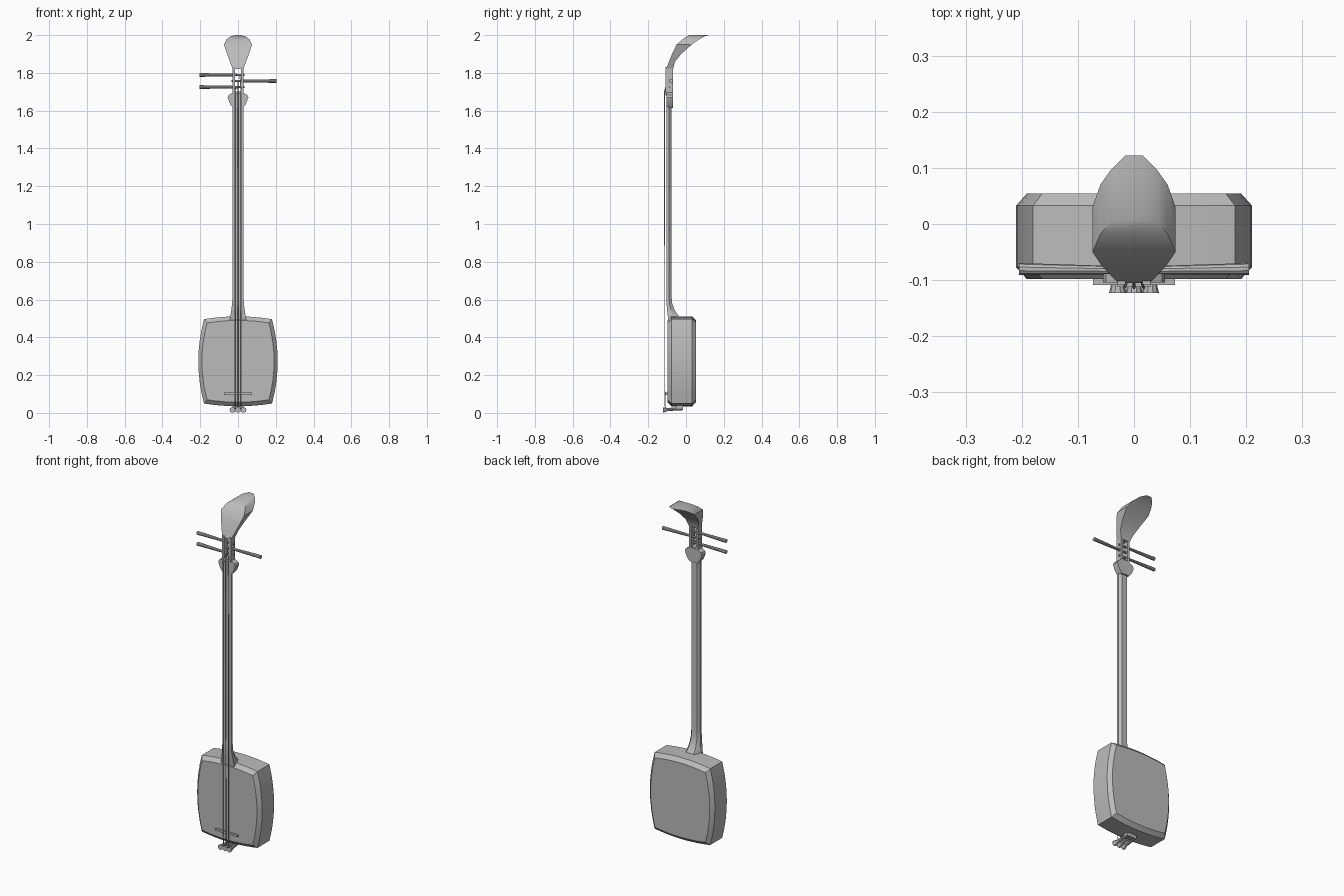
import bpy
import bmesh
import math
from mathutils import Vector

if "Cube" in bpy.data.objects:
    bpy.data.objects.remove(bpy.data.objects["Cube"])

GREY = (0.5, 0.5, 0.5, 1)
grey = bpy.data.materials.new("plain grey")
grey.use_nodes = True
grey.diffuse_color = GREY
grey.node_tree.nodes["Principled BSDF"].inputs["Base Color"].default_value = GREY


def loft(name, rings, angle=30):
    """Skin a list of equal-length point rings and cap both ends."""
    bm = bmesh.new()
    loops = [[bm.verts.new(p) for p in ring] for ring in rings]
    n = len(loops[0])
    for a, b in zip(loops, loops[1:]):
        for i in range(n):
            j = (i + 1) % n
            bm.faces.new((a[i], a[j], b[j], b[i]))
    bm.faces.new(loops[0][::-1])
    bm.faces.new(loops[-1])
    bmesh.ops.recalc_face_normals(bm, faces=bm.faces)
    mesh = bpy.data.meshes.new(name)
    bm.to_mesh(mesh)
    bm.free()
    mesh.materials.append(grey)
    ob = bpy.data.objects.new(name, mesh)
    bpy.context.scene.collection.objects.link(ob)
    bpy.ops.object.select_all(action="DESELECT")
    ob.select_set(True)
    bpy.context.view_layer.objects.active = ob
    bpy.ops.object.shade_smooth_by_angle(angle=math.radians(angle))
    return ob


def rod(name, stations, axis, sides=10):
    """Round bar through (point, radius) stations, with rings square to the axis."""
    q = Vector(axis).to_track_quat("Z", "Y")
    turns = [2 * math.pi * i / sides for i in range(sides)]
    loft(name, [[Vector(p) + q @ Vector((r * math.cos(t), r * math.sin(t), 0))
                 for t in turns] for p, r in stations])


def box(name, x, y, z):
    loft(name, [[(x[0], y[0], h), (x[1], y[0], h), (x[1], y[1], h), (x[0], y[1], h)]
                for h in z])


# Sound body: bowed square outline with chamfered front and back
steps = [i / 4 - 1 for i in range(8)]
MID = 0.273
outline = [(0.21 - 0.03 * t * t, 0.223 * t) for t in steps]
outline += [(-0.18 * t, 0.238 - 0.015 * t * t) for t in steps]
outline += [(-x, -z) for x, z in outline]
# reorder the four sides so they run round the body
right, top, left, bottom = (outline[i * 8:i * 8 + 8] for i in range(4))
top = [(0.18 * -t, 0.238 - 0.015 * t * t) for t in steps]
bottom = [(-x, -z) for x, z in top]
outline = right + top + left + bottom
loft("sound_body", [[(x * s, y, MID + z * s) for x, z in outline]
                    for y, s in ((-0.098, 0.91), (-0.077, 1), (0.033, 1), (0.054, 0.91))], 25)

# Neck, flaring back where it meets the body
neck = [(0.49, 0.043, -0.094, -0.02), (0.51, 0.041, -0.096, -0.035),
        (0.54, 0.036, -0.1, -0.058), (0.58, 0.031, -0.103, -0.073),
        (0.62, 0.029, -0.103, -0.077), (1.7, 0.029, -0.103, -0.077)]
loft("neck", [[(-w, f, z), (w, f, z), (w, f * 0.5 + b * 0.5, z), (w * 0.6, b, z),
               (-w * 0.6, b, z), (-w, f * 0.5 + b * 0.5, z)] for z, w, f, b in neck])

# Winged block under the peg box
half = [(0.025, 1.615), (0.042, 1.635), (0.055, 1.67), (0.05, 1.682), (0.029, 1.695)]
wings = half + [(-x, z) for x, z in reversed(half)]
loft("neck_block", [[(x, y, z) for x, z in wings] for y in (-0.104, -0.068)])

# Peg box side walls and nut
for side, s in (("left", 1), ("right", -1)):
    box("peg_box_wall_" + side, (s * 0.015, s * 0.029), (-0.108, -0.069), (1.68, 1.83))
box("nut", (-0.029, 0.029), (-0.112, -0.07), (1.69, 1.702))

# Head: spoon outline leaning backwards and growing thicker
head = [(1.82, 0.028, -0.105, -0.068), (1.86, 0.043, -0.09, -0.058),
        (1.9, 0.058, -0.074, -0.025), (1.95, 0.074, -0.05, 0.03),
        (1.978, 0.06, -0.018, 0.07), (1.993, 0.04, 0.005, 0.098),
        (2.0, 0.016, 0.018, 0.122)]
loft("head", [[(-w, f, z), (w, f, z), (w, b, z), (-w, b, z)] for z, w, f, b in head], 35)

# Tuning pegs and strings
pegs = [(-1, 1.725), (1, 1.757), (-1, 1.789)]
for i, (s, z) in enumerate(pegs):
    x = (i - 1) * 0.017
    rod(f"tuning_peg_{i + 1}", [((-0.035 * s, -0.083, z), 0.006),
                                ((0.205 * s, -0.08, z), 0.0105)], (1, 0, 0))
    rod(f"string_{i + 1}", [((x, -0.11, 0.02), 0.0025), ((x, -0.112, 0.1), 0.0025),
                            ((x, -0.114, 1.7), 0.0025),
                            ((x * 0.6, -0.09, z), 0.0025)], (0, 0, 1), 6)

# Bridge
box("bridge", (-0.073, 0.073), (-0.109, -0.097), (0.096, 0.107))

# Tailpiece: three flared pins under the body
for i in (-1, 0, 1):
    x = 0.029 * i
    rod(f"tail_pin_{i + 2}", [((x, -0.123, 0.0155), 0.0155), ((x, -0.108, 0.0165), 0.012),
                              ((x, -0.1, 0.018), 0.009), ((x * 0.8, -0.015, 0.022), 0.008)],
        (0, 1, 0))
box("tail_mount", (-0.03, 0.03), (-0.05, -0.015), (0.018, 0.04))
